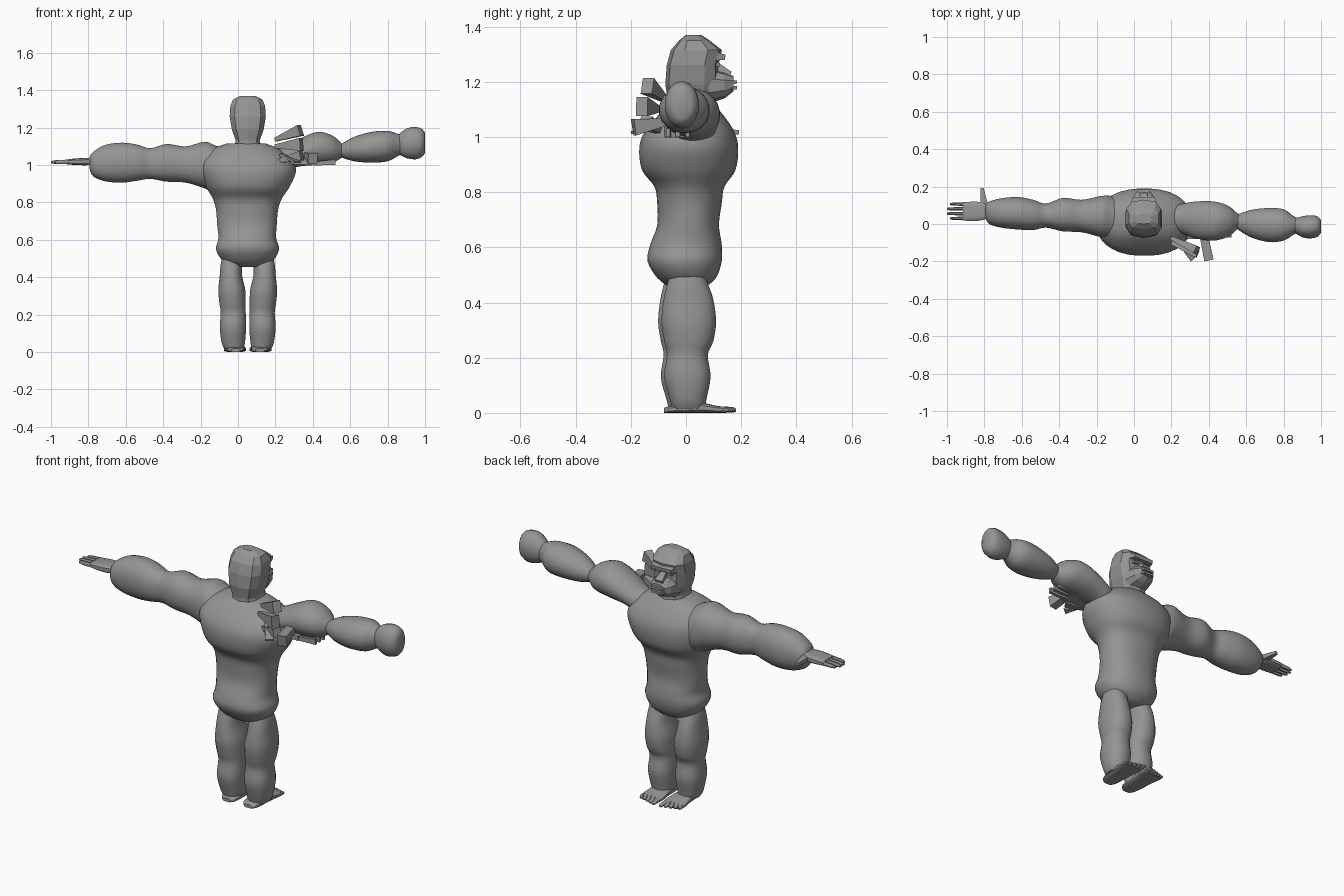
import bpy, bmesh, math
from mathutils import Vector

grey = bpy.data.materials.new("stone grey")
grey.diffuse_color = (0.3, 0.3, 0.3, 1)
MID = 0.052  # the body's plane of symmetry in x


def finish(bm, name, smooth):
    bmesh.ops.recalc_face_normals(bm, faces=bm.faces)
    me = bpy.data.meshes.new(name)
    bm.to_mesh(me)
    bm.free()
    ob = bpy.data.objects.new(name, me)
    bpy.context.collection.objects.link(ob)
    me.materials.append(grey)
    if smooth:
        bpy.ops.object.select_all(action='DESELECT')
        ob.select_set(True)
        bpy.context.view_layer.objects.active = ob
        bpy.ops.object.shade_smooth_by_angle(angle=math.radians(40))
    return ob


def spline(rings, steps):
    """Catmull-Rom interpolation between cross-sections."""
    out = []
    for i in range(len(rings) - 1):
        a, b, c, d = (rings[min(max(i + k, 0), len(rings) - 1)] for k in (-1, 0, 1, 2))
        for s in range(steps):
            t = s / steps
            out.append([0.5 * (2*q + (r - p)*t + (2*p - 5*q + 4*r - w)*t*t
                               + (3*q - p - 3*r + w)*t**3) for p, q, r, w in zip(a, b, c, d)])
    return out + [list(rings[-1])]


def loft(name, axis, rings, sides=24, steps=4, power=2.0, smooth=True, shift=(0, 0, 0)):
    """Skin rings (t, u0, u1, v0, v1) along an axis; u, v are the other two axes in order."""
    bm = bmesh.new()
    loops = []
    for t, u0, u1, v0, v1 in spline(rings, steps):
        loop = []
        for k in range(sides):
            a = 2 * math.pi * (k + 0.5) / sides
            c, s = math.cos(a), math.sin(a)
            c = math.copysign(abs(c) ** (2 / power), c)
            s = math.copysign(abs(s) ** (2 / power), s)
            co = [(u0 + u1) / 2 + c * (u1 - u0) / 2, (v0 + v1) / 2 + s * (v1 - v0) / 2]
            co.insert("xyz".index(axis), t)
            loop.append(bm.verts.new(Vector(co) + Vector(shift)))
        loops.append(loop)
    for p, q in zip(loops, loops[1:]):
        for k in range(sides):
            j = (k + 1) % sides
            bm.faces.new((p[k], p[j], q[j], q[k]))
    bm.faces.new(loops[0])
    bm.faces.new(loops[-1])
    return finish(bm, name, smooth)


def bar(name, a, b, start, end):
    """Tapered four-sided bar from a to b; start and end are (side width, height)."""
    a, b = Vector(a), Vector(b)
    d = (b - a).normalized()
    up = Vector((0, 0, 1)) if abs(d.z) < 0.9 else Vector((0, 1, 0))
    side = d.cross(up).normalized()
    up = side.cross(d)
    bm = bmesh.new()
    ends = [[bm.verts.new(p + side * i * w / 2 + up * j * h / 2)
             for i, j in ((-1, -1), (1, -1), (1, 1), (-1, 1))]
            for p, (w, h) in ((a, start), (b, end))]
    for k in range(4):
        j = (k + 1) % 4
        bm.faces.new((ends[0][k], ends[0][j], ends[1][j], ends[1][k]))
    for e in ends:
        bm.faces.new(e)
    return finish(bm, name, False)


# torso from crotch to collar
loft("torso", "z", [
    (0.455, -0.03, 0.135, -0.06, 0.07), (0.49, -0.085, 0.19, -0.105, 0.11),
    (0.55, -0.118, 0.22, -0.14, 0.13), (0.61, -0.105, 0.205, -0.13, 0.13),
    (0.68, -0.112, 0.208, -0.105, 0.12), (0.76, -0.118, 0.215, -0.105, 0.13),
    (0.82, -0.135, 0.235, -0.115, 0.14), (0.88, -0.17, 0.275, -0.16, 0.18),
    (0.96, -0.20, 0.31, -0.17, 0.19), (1.02, -0.20, 0.295, -0.15, 0.175),
    (1.08, -0.15, 0.23, -0.10, 0.135), (1.115, -0.06, 0.15, -0.06, 0.10)],
    sides=32, power=2.3)

# legs and feet
for side, sgn, dy in (("left", -1, -0.012), ("right", 1, 0.0)):
    def x(v):
        return MID + sgn * v

    def leg_ring(z, inner, outer, y0, y1):
        return (z, *sorted((x(inner), x(outer))), y0 + dy, y1 + dy)

    loft(side + "_leg", "z", [leg_ring(*r) for r in (
        (0.015, 0.022, 0.125, -0.05, 0.07), (0.05, 0.014, 0.14, -0.06, 0.075),
        (0.13, 0.008, 0.15, -0.08, 0.09), (0.21, 0.01, 0.145, -0.07, 0.08),
        (0.26, 0.01, 0.152, -0.08, 0.10), (0.33, 0.012, 0.158, -0.09, 0.11),
        (0.41, 0.03, 0.15, -0.082, 0.10), (0.47, 0.03, 0.145, -0.068, 0.08),
        (0.54, 0.03, 0.13, -0.05, 0.06))], sides=20, power=2.3)
    # flat sole, narrow at the heel
    loft(side + "_foot", "y", [(y, *sorted((x(a), x(b))), 0.0, h) for y, a, b, h in (
        (-0.08, 0.04, 0.09, 0.018), (-0.05, 0.02, 0.11, 0.026), (0.05, 0.014, 0.12, 0.036),
        (0.11, 0.008, 0.127, 0.026), (0.145, 0.012, 0.125, 0.02))], sides=14, power=3.5)
    for i in range(5):
        cx, r = x(0.023 + i * 0.0235), 0.013 - i * 0.0008
        tip = 0.182 - i * 0.007
        loft(f"{side}_toe_{i + 1}", "y", [
            (0.125, cx - r, cx + r, 0.002, 0.024), (tip - 0.012, cx - r, cx + r, 0.001, 0.022),
            (tip, cx - r * 0.5, cx + r * 0.5, 0.004, 0.014)], sides=8, steps=2)

# outstretched left arm
loft("left_arm", "x", [
    (-0.04, -0.06, 0.12, 0.88, 1.08), (-0.12, -0.08, 0.15, 0.85, 1.105),
    (-0.18, -0.07, 0.15, 0.875, 1.125), (-0.28, -0.045, 0.13, 0.905, 1.10),
    (-0.38, -0.04, 0.14, 0.91, 1.113), (-0.47, -0.02, 0.11, 0.925, 1.09),
    (-0.54, -0.033, 0.13, 0.915, 1.11), (-0.62, -0.03, 0.145, 0.905, 1.12),
    (-0.71, -0.02, 0.138, 0.912, 1.108), (-0.775, 0.0, 0.12, 0.94, 1.07),
    (-0.795, 0.035, 0.105, 0.985, 1.04)], power=2.2)
# left hand
loft("left_palm", "x", [
    (-0.77, 0.035, 0.10, 1.0, 1.04), (-0.82, 0.018, 0.118, 0.998, 1.038),
    (-0.87, 0.015, 0.12, 1.0, 1.035), (-0.915, 0.018, 0.118, 1.003, 1.03)],
    sides=12, power=4)
for i, tip in enumerate((-0.985, -1.0, -1.0, -0.985)):
    y = 0.03 + i * 0.0255
    loft(f"left_finger_{i + 1}", "x", [
        (-0.90, y - 0.010, y + 0.010, 1.004, 1.03), (tip + 0.02, y - 0.009, y + 0.009, 1.005, 1.026),
        (tip, y - 0.005, y + 0.005, 1.01, 1.02)], sides=8, steps=2)
bar("left_thumb", (-0.80, 0.09, 1.017), (-0.812, 0.192, 1.017), (0.045, 0.03), (0.016, 0.016))

# right arm: rounded upper arm, spindle forearm, flared fist
loft("right_upper_arm", "x", [
    (0.14, -0.02, 0.08, 0.95, 1.07), (0.24, -0.045, 0.105, 0.965, 1.095),
    (0.32, -0.075, 0.12, 0.99, 1.135), (0.42, -0.09, 0.122, 1.0, 1.177),
    (0.50, -0.07, 0.10, 1.01, 1.16), (0.55, -0.03, 0.06, 1.035, 1.12),
    (0.57, -0.01, 0.04, 1.05, 1.10)])
loft("right_forearm", "x", [
    (0.54, -0.02, 0.045, 1.045, 1.105), (0.62, -0.07, 0.075, 1.02, 1.15),
    (0.72, -0.098, 0.087, 1.013, 1.178), (0.80, -0.09, 0.08, 1.02, 1.182),
    (0.85, -0.06, 0.045, 1.045, 1.168), (0.88, -0.045, 0.03, 1.06, 1.155)], sides=18)
loft("right_fist", "x", [
    (0.855, -0.045, 0.03, 1.06, 1.16), (0.90, -0.073, 0.043, 1.037, 1.195),
    (0.95, -0.078, 0.048, 1.03, 1.203), (0.985, -0.068, 0.04, 1.045, 1.192),
    (1.0, -0.045, 0.02, 1.065, 1.17)], sides=14, steps=2)

# loose hand stuck behind the right shoulder
for i, (a, b, h) in enumerate((
        ((0.20, -0.075, 1.135), (0.335, -0.14, 1.185), 0.06),
        ((0.20, -0.10, 1.10), (0.34, -0.16, 1.11), 0.07),
        ((0.21, -0.09, 1.02), (0.34, -0.145, 1.05), 0.05),
        ((0.23, -0.08, 1.055), (0.32, -0.185, 1.015), 0.01))):
    bar(f"loose_finger_{i + 1}", a, b, (0.02, 0.02), (0.045, h))
bar("loose_thumb", (0.375, -0.07, 1.055), (0.40, -0.19, 1.035), (0.045, 0.025), (0.05, 0.06))
bar("loose_palm", (0.28, -0.03, 1.03), (0.42, -0.03, 1.01), (0.10, 0.05), (0.10, 0.025))
for i in range(3):
    bar(f"loose_knuckle_{i + 1}", (0.42, -0.065 + i * 0.035, 1.008),
        (0.52, -0.065 + i * 0.035, 1.015), (0.02, 0.02), (0.015, 0.03))

# faceted head
loft("head", "z", [(z, MID - w, MID + w, y0, y1) for z, w, y0, y1 in (
    (1.06, 0.085, -0.065, 0.11), (1.13, 0.066, -0.065, 0.105), (1.19, 0.088, -0.075, 0.12),
    (1.26, 0.10, -0.07, 0.118), (1.315, 0.096, -0.055, 0.13), (1.35, 0.082, -0.025, 0.085),
    (1.37, 0.04, 0.0, 0.055))], sides=10, steps=1, power=3, smooth=False)
# muzzle, lips, nose, brow and eyes
loft("muzzle", "y", [(y, MID - w, MID + w, z0, z1) for y, w, z0, z1 in (
    (0.08, 0.078, 1.12, 1.25), (0.14, 0.062, 1.14, 1.235), (0.172, 0.04, 1.165, 1.22))],
    sides=10, steps=1, power=2.5, smooth=False)
for name, z in (("upper_lip", 1.199), ("lower_lip", 1.178)):
    bar(name, (MID, 0.14, z), (MID, 0.185, z), (0.10, 0.016), (0.06, 0.012))
bar("nose", (MID, 0.11, 1.25), (MID, 0.162, 1.228), (0.03, 0.04), (0.045, 0.018))
bar("brow", (MID, 0.09, 1.295), (MID, 0.142, 1.288), (0.15, 0.035), (0.12, 0.02))
for side, sgn in (("left", -1), ("right", 1)):
    bar(side + "_eye", (MID + sgn * 0.035, 0.10, 1.262), (MID + sgn * 0.035, 0.124, 1.262),
        (0.036, 0.018), (0.028, 0.012))
